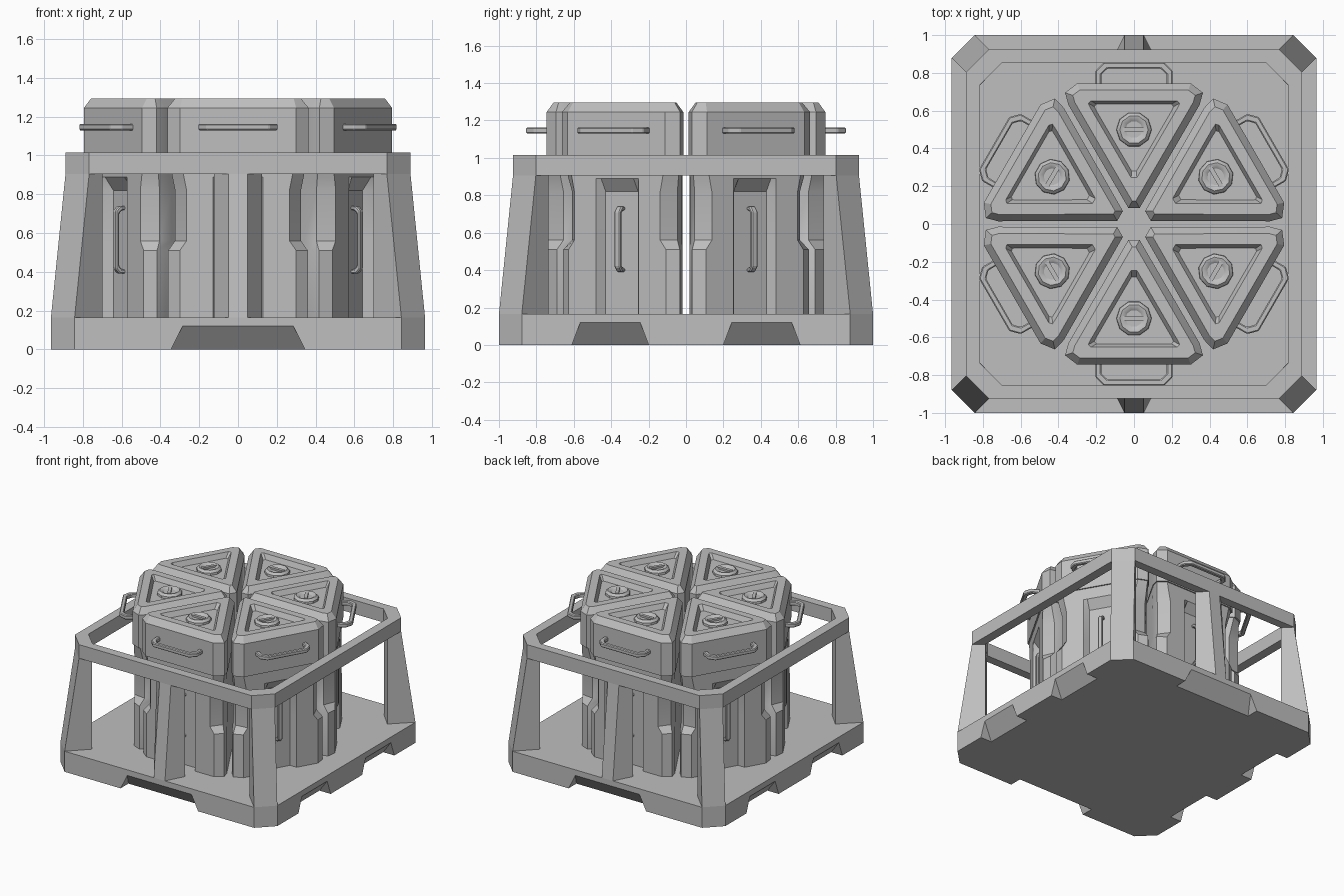
import bpy, bmesh, math
from mathutils import Vector

cube = bpy.data.objects.get("Cube")
if cube:
    bpy.data.objects.remove(cube, do_unlink=True)

grey = bpy.data.materials.new("plain grey")
grey.use_nodes = True
COL = (0.52, 0.52, 0.52, 1)
grey.diffuse_color = COL
grey.node_tree.nodes["Principled BSDF"].inputs["Base Color"].default_value = COL


def loft(name, rings, closed=False, place=lambda p: p):
    """Skin a list of (outline, height) rings; closed joins last to first."""
    bm = bmesh.new()
    rows = [[bm.verts.new(place((x, y, z))) for x, y in pts] for pts, z in rings]
    pairs = list(zip(rows, rows[1:])) + ([(rows[-1], rows[0])] if closed else [])
    for a, b in pairs:
        n = len(a)
        for i in range(n):
            j = (i + 1) % n
            bm.faces.new((a[i], a[j], b[j], b[i]))
    if not closed:
        bm.faces.new(rows[0])
        bm.faces.new(rows[-1])
    bmesh.ops.recalc_face_normals(bm, faces=bm.faces)
    me = bpy.data.meshes.new(name)
    bm.to_mesh(me)
    bm.free()
    me.materials.append(grey)
    ob = bpy.data.objects.new(name, me)
    bpy.context.collection.objects.link(ob)
    return ob


def smooth(ob, angle=35):
    bpy.ops.object.select_all(action='DESELECT')
    ob.select_set(True)
    bpy.context.view_layer.objects.active = ob
    bpy.ops.object.shade_smooth_by_angle(angle=math.radians(angle))


def mirrored(half):
    return half + [(-x, y) for x, y in reversed(half)]


def octagon(x, y, c):
    return [(x, y - c), (x - c, y), (c - x, y), (-x, y - c),
            (-x, c - y), (c - x, -y), (x - c, -y), (x, c - y)]


def scaled(pts, s, cy):
    return [(x * s, cy + (y - cy) * s) for x, y in pts]


def offset(pts, d):
    """Inset a convex counter-clockwise outline by an even distance."""
    out = []
    n = len(pts)
    for i in range(n):
        p = Vector(pts[i])
        e1 = (p - Vector(pts[i - 1])).normalized()
        e2 = (Vector(pts[(i + 1) % n]) - p).normalized()
        n1, n2 = Vector((-e1.y, e1.x)), Vector((-e2.y, e2.x))
        out.append(tuple(p + (n1 + n2) * d / (1 + n1.dot(n2))))
    return out


FLOOR, RAIL, RIM = 0.165, 0.905, 1.015

# Base slab with wedge-shaped fork notches
plate = octagon(0.965, 1.0, 0.122)
base = loft("base", [(plate, 0), (plate, FLOOR)])


def notch(centre, low, high, edge, turn):
    def block(w, inner):
        return [(centre - w, -edge - 0.1), (centre + w, -edge - 0.1),
                (centre + w, inner), (centre - w, inner)]
    slope = (low - high) / 4
    cut = loft("notch_cutter", [(block(low + slope, 0.125 - edge), -0.03),
                                (block(high, -edge), 0.12)])
    cut.rotation_euler.z = turn
    cut.hide_render = True
    mod = base.modifiers.new("notch", 'BOOLEAN')
    mod.object = cut
    mod.solver = 'EXACT'
    return cut


cutters = []
for turn in (0, math.pi):
    cutters.append(notch(0, 0.345, 0.285, 1.0, turn))
    for c in (-0.405, 0.405):
        cutters.append(notch(c, 0.205, 0.16, 0.965, turn + math.pi / 2))
bpy.context.view_layer.update()
deps = bpy.context.evaluated_depsgraph_get()
cut_mesh = bpy.data.meshes.new_from_object(base.evaluated_get(deps))
base.modifiers.clear()
base.data = cut_mesh
for c in cutters:
    bpy.data.objects.remove(c, do_unlink=True)

# Top rail ring
outer, inner = octagon(0.89, 0.925, 0.122), octagon(0.815, 0.855, 0.118)
loft("top_rail", [(outer, RAIL), (outer, RIM), (inner, RIM), (inner, RAIL)], closed=True)

# Leaning corner posts and flared middle posts
post_in = [(0.70, 0.855), (0.815, 0.735)]
for sy, side in ((-1, "front"), (1, "back")):
    for sx, hand in ((1, "left"), (-1, "right")):
        loft(f"{side}_{hand}_post",
             [([(0.965, 0.878), (0.843, 1.0)] + post_in, FLOOR),
              ([(0.89, 0.803), (0.768, 0.925)] + post_in, RAIL)],
             place=lambda p: (p[0] * sx, p[1] * sy, p[2]))
    loft(f"{side}_middle_post",
         [(mirrored([(0.125, 0.855), (0.05, y)]), z) for y, z in ((1.0, FLOOR), (0.925, RAIL))],
         place=lambda p: (p[0], p[1] * sy, p[2]))


# Canister outlines, pointing inward along y
lid_line = mirrored([(0.03, 0.085), (0.347, 0.63), (0.365, 0.695), (0.30, 0.745)])
pocket = mirrored([(0.015, 0.245), (0.228, 0.61), (0.242, 0.638), (0.228, 0.652)])


def body_line(cut, panel):
    c = 0.035 * cut
    return mirrored([(0.03, 0.09), (0.342 - c, 0.63 - 1.6 * c), (0.36 - c, 0.69 - c),
                     (0.30 - c, 0.735), (0.13, 0.735), (0.10, 0.735 - 0.05 * panel)])


def u_bar(half, root, tip, t, c):
    """Outline of a bracket handle with cut corners."""
    out = [(half, root), (half, tip - c), (half - c, tip)]
    k = c - t * 0.4
    inn = [(half - t - k, tip - t), (half - t, tip - t - k), (half - t, root)]
    return out + [(-x, y) for x, y in reversed(out)] + \
        [(-x, y) for x, y in reversed(inn)] + inn


def circle(r, n=10):
    return [(r * math.cos(math.tau * i / n), 0.5 + r * math.sin(math.tau * i / n))
            for i in range(n)]


for k in range(6):
    parts = []

    # Body with a recessed outer panel and trimmed upper corners
    body = loft(f"canister_body_{k}", [
        (body_line(cut, panel), z) for cut, panel, z in
        ((0, 1, FLOOR), (0, 1, 0.51), (1, 1, 0.56), (1, 1, 0.82),
         (0.6, 0, 0.89), (0, 0, 1.0))])
    smooth(body)
    parts.append(body)

    # Lid with chamfered rim and sunken pocket
    lid = loft(f"canister_lid_{k}", [
        (lid_line, 0.98), (lid_line, 1.245), (offset(lid_line, 0.036), 1.295),
        (pocket, 1.295), (scaled(pocket, 0.87, 0.515), 1.255)])
    smooth(lid, 30)
    parts.append(lid)

    # Dished cap with a slot bar
    cap = loft(f"cap_{k}", [(circle(r), z) for r, z in
               ((0.094, 1.25), (0.092, 1.272), (0.075, 1.288), (0.062, 1.286), (0.045, 1.274))])
    smooth(cap)
    bar = [(-0.06, 0.488), (0.06, 0.488), (0.06, 0.512), (-0.06, 0.512)]
    parts += [cap, loft(f"cap_bar_{k}", [(bar, 1.26), (bar, 1.289)])]

    # Lid grab handle, flat
    grip = u_bar(0.205, 0.73, 0.855, 0.032, 0.045)
    parts.append(loft(f"lid_handle_{k}", [(grip, 1.13), (grip, 1.163)]))

    # Upright handle in the panel
    grip = u_bar(0.175, 0.675, 0.737, 0.022, 0.025)
    parts.append(loft(f"side_handle_{k}", [(grip, -0.018), (grip, 0.018)],
                      place=lambda p: (p[2], p[1], p[0] + 0.565)))
    for ob in parts[-2:]:
        bev = ob.modifiers.new("soft_edges", 'BEVEL')
        bev.width = 0.006
        bev.segments = 1
    for ob in parts:
        ob.rotation_euler.z = k * math.pi / 3
